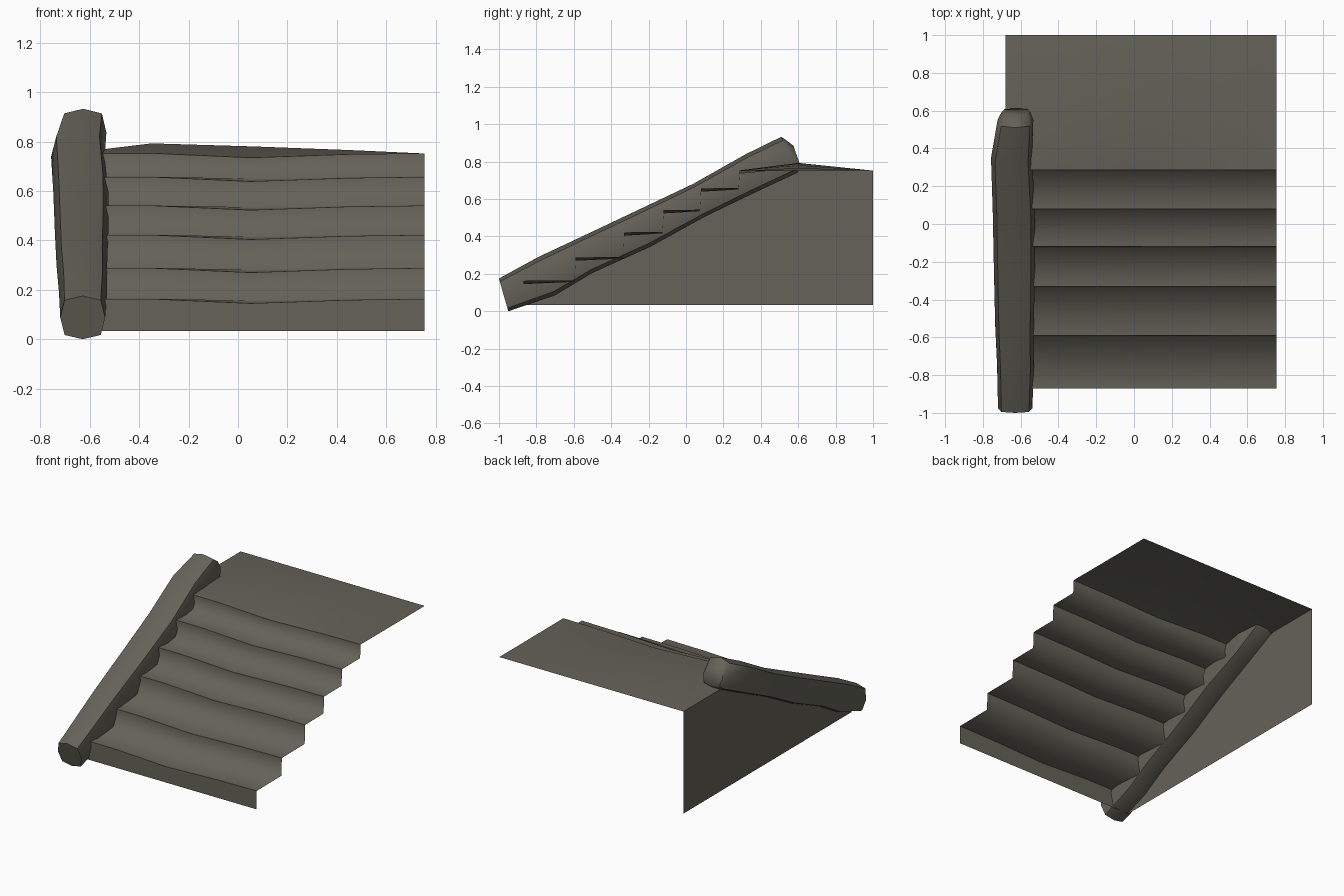
import bpy, bmesh, math
from mathutils import Vector

if "Cube" in bpy.data.objects:
    bpy.data.objects.remove(bpy.data.objects["Cube"])

stone = bpy.data.materials.new("grey_olive_stone")
stone.diffuse_color = (0.128, 0.123, 0.098, 1)
stone.use_nodes = True
stone.node_tree.nodes["Principled BSDF"].inputs["Base Color"].default_value = stone.diffuse_color


def loft(name, rows, closed=False):
    """Skin rows of points; closed rows make a capped tube."""
    bm = bmesh.new()
    grid = [[bm.verts.new(p) for p in row] for row in rows]
    n = len(grid[0])
    for a, b in zip(grid, grid[1:]):
        for i in range(n if closed else n - 1):
            j = (i + 1) % n
            bm.faces.new((a[i], a[j], b[j], b[i]))
    if closed:
        bm.faces.new(grid[0])
        bm.faces.new(grid[-1])
        bmesh.ops.recalc_face_normals(bm, faces=bm.faces)
    return finish(name, bm)


def finish(name, bm):
    """Smooth shading, with outer corners kept crisp."""
    bm.normal_update()
    for f in bm.faces:
        f.smooth = True
    for e in bm.edges:
        if len(e.link_faces) == 2 and e.is_convex and e.calc_face_angle() > math.radians(50):
            e.smooth = False
    me = bpy.data.meshes.new(name)
    bm.to_mesh(me)
    bm.free()
    me.materials.append(stone)
    ob = bpy.data.objects.new(name, me)
    bpy.context.collection.objects.link(ob)
    return ob


# worn steps and landing: one sheet, sagging across the width
xs = [-0.68, -0.35, 0.05, 0.45, 0.755]
sag = [0, 0, -0.018, -0.004, 0]
noses = [(-0.87, 0.163), (-0.59, 0.288), (-0.33, 0.422), (-0.12, 0.541), (0.08, 0.657), (0.287, 0.753)]


def row(y, z, k=0.0):
    return [(x, y, z + k * s) for x, s in zip(xs, sag)]


rows = [row(-0.87, 0.033)]
for i, (y, z) in enumerate(noses):
    rows.append(row(y, z, 1))
    if i < len(noses) - 1:
        rows.append(row(noses[i + 1][0] - 0.006, z + 0.002, 0.45))
rows.append([(x, 0.6, z) for x, z in zip(xs, [0.752, 0.793, 0.781, 0.766, 0.752])])
rows.append(row(1.0, 0.752))
loft("steps_and_landing", rows)

# side wall under the rail; the right, back and underside are open
bm = bmesh.new()
side = [(1, 0.033), (1, 0.752), (0.6, 0.752), (0.29, 0.66), (-0.55, 0.24), (-0.87, 0.1), (-0.87, 0.033)]
bm.faces.new([bm.verts.new((-0.68, y, z)) for y, z in side])
bmesh.ops.triangulate(bm, faces=bm.faces)
bm.normal_update()
if next(iter(bm.faces)).normal.x > 0:
    bmesh.ops.reverse_faces(bm, faces=bm.faces)
finish("side_wall", bm)

# rounded sloping side rail: (top y, z), (bottom y, z), left x, right x
sections = [
    ((-1.0, 0.175), (-0.95, 0.0), -0.72, -0.538),
    ((-0.79, 0.29), (-0.70, 0.085), -0.725, -0.53),
    ((-0.57, 0.393), (-0.50, 0.205), -0.735, -0.53),
    ((-0.27, 0.535), (-0.19, 0.345), -0.742, -0.525),
    ((0.04, 0.682), (0.10, 0.505), -0.748, -0.525),
    ((0.32, 0.84), (0.38, 0.64), -0.757, -0.54),
    ((0.51, 0.933), (0.595, 0.74), -0.722, -0.533),
    ((0.575, 0.885), (0.612, 0.775), -0.70, -0.55),
]
rings = []
for t, b, xl, xr in sections:
    mid = Vector(((xl + xr) / 2, (t[0] + b[0]) / 2, (t[1] + b[1]) / 2))
    up = Vector((0, t[0] - b[0], t[1] - b[1])) / 2
    wide = Vector(((xr - xl) / 2, 0, 0))
    ring = []
    for k in range(8):
        a = k * math.pi / 4
        f = 1.14 if k % 2 else 1.0   # slightly square section
        ring.append(mid + f * (wide * math.cos(a) + up * math.sin(a)))
    rings.append(ring)
loft("side_rail", rings, closed=True)
